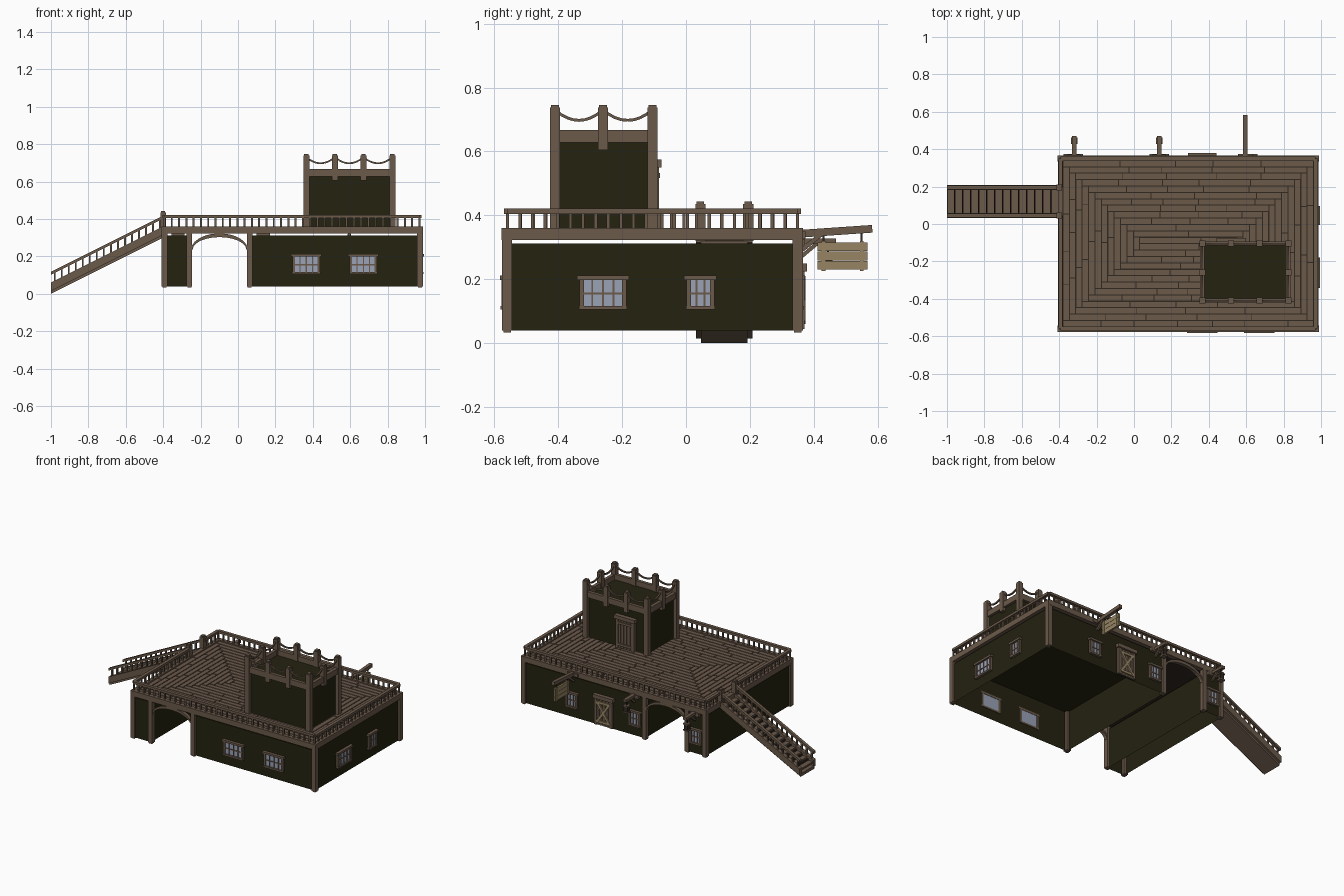
import bpy, bmesh, math, random
from mathutils import Matrix, Vector

random.seed(4)
old = bpy.data.objects.get("Cube")
if old:
    bpy.data.objects.remove(old)


def material(name, r, g, b):
    m = bpy.data.materials.new(name)
    m.use_nodes = True
    m.diffuse_color = (r, g, b, 1)
    m.node_tree.nodes["Principled BSDF"].inputs["Base Color"].default_value = (r, g, b, 1)
    return m


WOOD = material("brown wood", .145, .1, .068)
GAP = material("dark wood", .03, .021, .014)
WALL = material("dark olive wall", .018, .016, .005)
GLASS = material("pale glass", .32, .36, .47)
TAN = material("tan wood", .31, .235, .125)

parts = {}
IDENT = Matrix.Identity(4)


def mesh(name, mat):
    if name not in parts:
        parts[name] = (bmesh.new(), mat)
    return parts[name][0]


def box(name, mat, x0, x1, y0, y1, z0, z1, frame=IDENT):
    c = Vector((x0 + x1, y0 + y1, z0 + z1)) / 2
    size = Matrix.Diagonal((x1 - x0, y1 - y0, z1 - z0, 1))
    return bmesh.ops.create_cube(mesh(name, mat), size=1, matrix=frame @ Matrix.Translation(c) @ size)


def bar(name, mat, a, b, w, h, frame=IDENT):
    """Square bar running from a to b."""
    a, b = Vector(a), Vector(b)
    d = b - a
    rot = d.to_track_quat('X', 'Z').to_matrix().to_4x4()
    m = frame @ Matrix.Translation((a + b) / 2) @ rot @ Matrix.Diagonal((d.length, w, h, 1))
    bmesh.ops.create_cube(mesh(name, mat), size=1, matrix=m)


def prism(name, mat, profile, y0, y1):
    """Outline in the xz plane pushed along y."""
    bm = mesh(name, mat)
    f = bm.faces.new([bm.verts.new((x, y0, z)) for x, z in profile])
    ext = bmesh.ops.extrude_face_region(bm, geom=[f])["geom"]
    new = [v for v in ext if isinstance(v, bmesh.types.BMVert)]
    bmesh.ops.translate(bm, verts=new, vec=(0, y1 - y0, 0))
    bmesh.ops.recalc_face_normals(bm, faces=bm.faces)


def shell(name, x0, x1, y0, y1, z0, z1):
    """Wall block with an open underside."""
    bm = mesh(name, WALL)
    box(name, WALL, x0, x1, y0, y1, z0, z1)
    bm.normal_update()
    bmesh.ops.delete(bm, geom=[f for f in bm.faces if f.normal.z < -.9], context='FACES')


def on_wall(x, y, turn):
    """Frame with local x along the wall and local -y pointing outward."""
    return Matrix.Translation((x, y, 0)) @ Matrix.Rotation(math.radians(turn), 4, 'Z')


X0, X1, Y0, Y1 = -.405, .985, -.575, .365
XC, YC = (X0 + X1) / 2, (Y0 + Y1) / 2

# Ground floor walls on both sides of the passage
shell("gatehouse_walls", -.395, -.262, -.563, .353, .04, .312)
shell("main_walls", .062, .974, -.563, .353, .04, .312)

# Posts at corners and passage
for y in (Y0 + .015, Y1 - .015):
    for x in (X0 + .012, -.26, .062, X1 - .012):
        box("wall_posts", WOOD, x - .015, x + .015, y - .016, y + .016, .04, .33)
        box("wall_posts", WOOD, x - .011, x + .011, y - .012, y + .012, .034, .04)

# Deck slab and edge beams
box("deck_base", GAP, X0 + .01, X1 - .01, Y0 + .01, Y1 - .01, .324, .346)
for y in (Y0 + .012, Y1 - .012):
    box("deck_beams", WOOD, X0 - .003, X1 + .003, y - .014, y + .014, .323, .36)
for x in (X0 + .012, X1 - .012):
    box("deck_beams", WOOD, x - .014, x + .014, Y0, Y1, .323, .36)

# Deck planks laid in shrinking rings
N = 13
W = (Y1 - Y0 - .05) / 2 / N


def plank_row(lo, hi, place):
    a = lo
    while a < hi - .004:
        b = a + random.uniform(.16, .34)
        if hi - b < .08:
            b = hi
        place(a + .0025, b - .0025)
        a = b


for k in range(N):
    i = .025 + k * W
    xa, xb, ya, yb = X0 + i, X1 - i, Y0 + i, Y1 - i
    g = .0028
    for s in (ya, yb - W):
        plank_row(xa, xb, lambda a, b: box("deck_planks", WOOD, a, b, s + g, s + W - g, .344, .353))
    for s in (xa, xb - W):
        plank_row(ya + W, yb - W, lambda a, b: box("deck_planks", WOOD, s + g, s + W - g, a, b, .344, .353))

# Deck railing, open at the stair head
SY0, SY1 = .045, .195


def railing(a, b):
    a, b = Vector(a), Vector(b)
    n = max(2, round((b - a).length / .039))
    bar("deck_rail", WOOD, a + Vector((0, 0, .413)), b + Vector((0, 0, .413)), .022, .016)
    for j in range(n + 1):
        p = a.lerp(b, j / n)
        box("deck_balusters", WOOD, p.x - .005, p.x + .005, p.y - .005, p.y + .005, .355, .407)


L, R, F, B = X0 + .012, X1 - .015, Y0 + .016, Y1 - .016
railing((L, F, 0), (R, F, 0))
railing((L, B, 0), (R, B, 0))
railing((R, F, 0), (R, B, 0))
railing((L, F, 0), (L, SY0, 0))
railing((L, SY1, 0), (L, B, 0))

# Arched braces over the passage, front and back
arc = [math.pi * j / 12 for j in range(13)]
outer = [(-.099 + .152 * math.cos(t), .235 + .088 * math.sin(t)) for t in arc]
inner = [(-.099 + .144 * math.cos(t), .235 + .068 * math.sin(t)) for t in arc]
for y in (Y0 + .004, Y1 - .028):
    for j in range(12):
        prism("passage_arch", WOOD, [outer[j], outer[j + 1], inner[j + 1], inner[j]], y, y + .024)

# Outside staircase
SX, EX, RISE = -1.0, -.4, .3
slope = RISE / (EX - SX)
for y in (SY0, SY1):
    prism("stair_stringers", WOOD, [(SX, .015), (SX, .06), (EX, .06 + RISE), (EX, .015 + RISE)], y - .013, y + .013)
    prism("stair_rails", WOOD, [(SX, .102), (SX, .118), (EX, .118 + RISE), (EX, .102 + RISE)], y - .01, y + .01)
    box("stair_head_posts", WOOD, EX - .014, EX + .014, y - .016, y + .016, .32, .435)
    box("stair_head_posts", WOOD, EX - .011, EX + .011, y - .012, y + .012, .435, .443)
    for j in range(16):
        x = SX + .02 + j * .0375
        z = slope * (x - SX)
        box("stair_balusters", WOOD, x - .005, x + .005, y - .005, y + .005, z + .05, z + .11)
prism("stair_underside", WOOD, [(SX, 0), (SX, .02), (EX, .02 + RISE), (EX, RISE)], SY0 + .002, SY1 - .002)
for j in range(14):
    x = SX + .003 + j * .0428
    z = .04 + slope * (x - SX + .02)
    box("stair_treads", WOOD, x, x + .037, SY0, SY1, z - .012, z)
    box("stair_risers", GAP, x + .034, x + .041, SY0, SY1, z - .012, z + .012)


# Windows
def window(x, y, turn, half, cols):
    fr = on_wall(x, y, turn)
    z0, z1 = .112, .2
    box("window_glass", GLASS, -half, half, -.006, .002, z0, z1, fr)
    for s in (-1, 1):
        box("window_frames", WOOD, s * half - .007, s * half + .007, -.014, .004, z0, z1, fr)
    for j in range(1, cols):
        u = -half + 2 * half * j / cols
        box("window_frames", WOOD, u - .003, u + .003, -.01, 0, z0, z1, fr)
    box("window_frames", WOOD, -half, half, -.01, 0, .152, .158, fr)
    box("window_frames", WOOD, -half - .008, half + .008, -.017, .004, z0 - .007, z0 + .005, fr)
    box("window_frames", WOOD, -half - .014, half + .014, -.02, .004, z1 - .002, z1 + .012, fr)


for x in (.365, .67):
    window(x, -.563, 0, .067, 4)
window(.974, -.26, 90, .067, 4)
window(.974, .045, 90, .037, 3)
for x in (.61, .135, -.325):
    window(x, .353, 180, .037, 3)


# Doors: planks, frame and braces
def door(fr, half, z0, z1, cross):
    n = 5
    box("door_gaps", GAP, -half, half, -.006, .002, z0, z1, fr)
    for j in range(n):
        u = -half + 2 * half * j / n
        box("door_planks", WOOD, u + .002, u + 2 * half / n - .002, -.012, 0, z0, z1, fr)
    for s in (-1, 1):
        box("door_frames", WOOD, s * half - .009, s * half + .009, -.018, .003, z0, z1, fr)
        if cross:
            bar("door_braces", TAN, (-half + .01, -.017, z0 + (.02 if s > 0 else z1 - z0 - .02)),
                (half - .01, -.017, z1 - .02 if s > 0 else z0 + .02), .008, .016, fr)
    for z in (z0 + .025, z1 - .025):
        box("door_braces" if cross else "door_battens", TAN if cross else WOOD,
            -half + .008, half - .008, -.02, -.01, z - .008, z + .008, fr)
    box("door_frames", WOOD, -half - .018, half + .018, -.026, .003, z1, z1 + .025, fr)


door(on_wall(.365, .353, 180), .058, .045, .225, True)
door(on_wall(.52, -.102, 180), .06, .353, .55, False)

# Roof tower
TX, TY = (.365, .518, .671, .825), (-.41, -.26, -.105)
shell("tower_walls", .37, .82, -.405, -.11, .345, .632)
for x in TX:
    for y in TY:
        corner = x in (TX[0], TX[-1]) and y != TY[1]
        if y == TY[1] and x not in (TX[0], TX[-1]):
            continue
        box("tower_posts", WOOD, x - .016, x + .016, y - .016, y + .016, .345 if corner else .605, .738)
        box("tower_posts", WOOD, x - .012, x + .012, y - .012, y + .012, .738, .746)
for y in (TY[0], TY[-1]):
    box("tower_beams", WOOD, TX[0], TX[-1], y - .011, y + .011, .628, .668)
for x in (TX[0], TX[-1]):
    box("tower_beams", WOOD, x - .011, x + .011, TY[0], TY[-1], .628, .668)


# Sagging ropes between tower posts
def rope(a, b):
    a, b = Vector(a), Vector(b)
    pts = []
    for j in range(9):
        t = j / 8
        pts.append(a.lerp(b, t) + Vector((0, 0, .73 - .13 * t * (1 - t))))
    for p, q in zip(pts, pts[1:]):
        bar("tower_ropes", WOOD, p, q, .009, .009)


for y in (TY[0], TY[-1]):
    for a, b in zip(TX, TX[1:]):
        rope((a, y, 0), (b, y, 0))
for x in (TX[0], TX[-1]):
    for a, b in zip(TY, TY[1:]):
        rope((x, a, 0), (x, b, 0))

# Hanging sign on a pole
px = .595
bar("sign_pole", WOOD, (px, .35, .342), (px, .583, .358), .022, .024)
bar("sign_pole", WOOD, (px, .36, .29), (px, .425, .342), .014, .014)
box("sign_pole", WOOD, px - .04, px + .04, .36, .374, .328, .35)
for j in range(3):
    box("sign_board", TAN, px - .006, px + .006, .412, .568, .23 + j * .029, .2575 + j * .029)
for y in (.43, .55):
    box("sign_board", TAN, px - .01, px + .01, y - .006, y + .006, .226, .32)
    box("sign_chains", GAP, px - .003, px + .003, y - .003, y + .003, .315, .345)

# Lanterns on wall brackets
for x in (-.32, .135):
    box("lantern_brackets", WOOD, x - .012, x + .012, .35, .47, .31, .328)
    box("lantern_brackets", WOOD, x - .035, x + .035, .352, .372, .3, .325)
    bar("lantern_brackets", WOOD, (x, .36, .27), (x, .41, .312), .012, .012)
    box("lantern_cages", GAP, x - .003, x + .003, .442, .448, .28, .312)
    box("lantern_cages", GAP, x - .014, x + .014, .431, .459, .235, .275)
    for z in (.232, .274):
        box("lantern_caps", WOOD, x - .018, x + .018, .427, .463, z, z + .008)

# Turn every collected part into an object
for name, (bm, mat) in parts.items():
    me = bpy.data.meshes.new(name)
    bm.to_mesh(me)
    bm.free()
    me.materials.append(mat)
    bpy.context.scene.collection.objects.link(bpy.data.objects.new(name, me))
